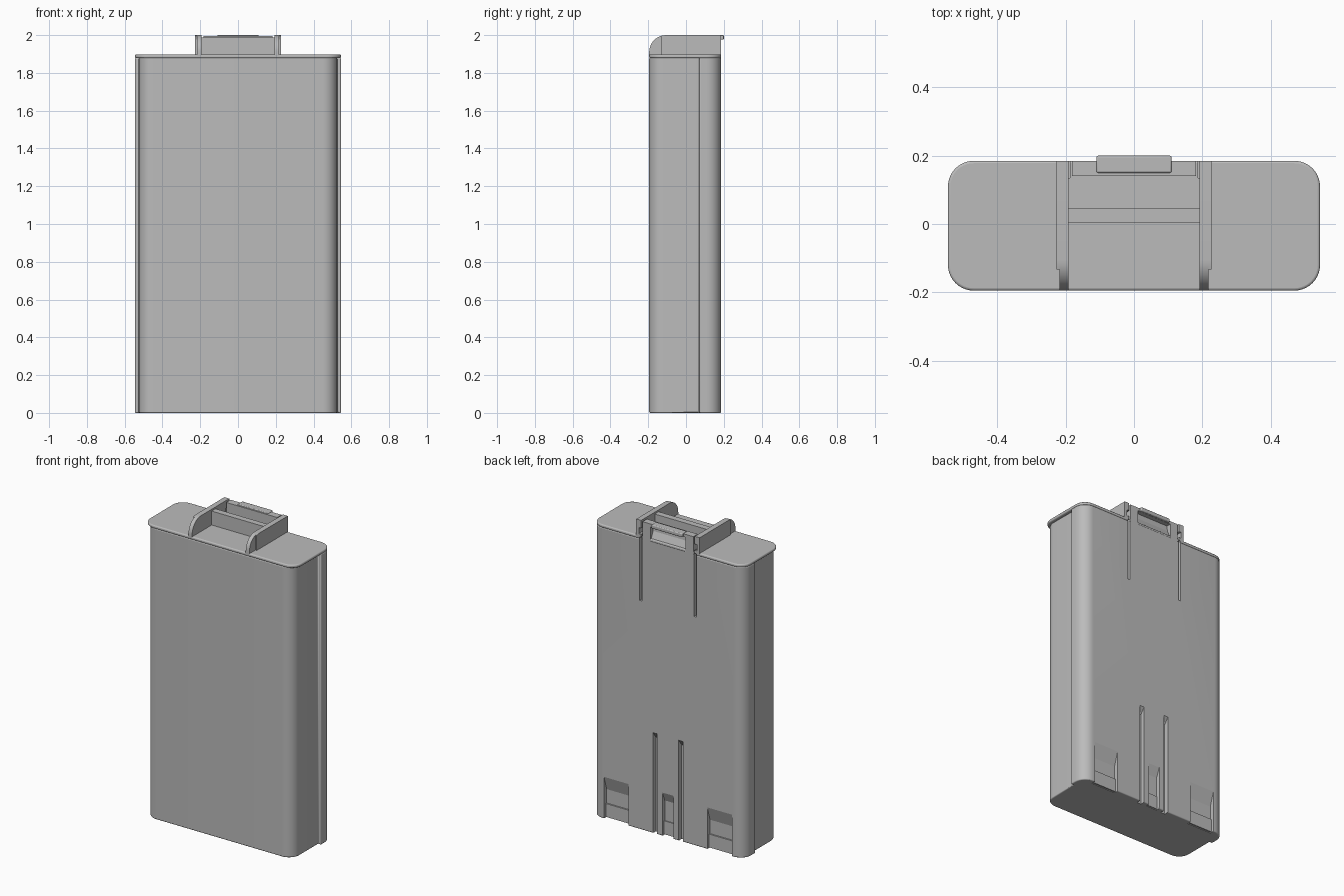
import bpy, bmesh, math
from mathutils import Vector

if "Cube" in bpy.data.objects:
    bpy.data.objects.remove(bpy.data.objects["Cube"])

grey = bpy.data.materials.new("plain grey")
grey.use_nodes = True
grey.diffuse_color = (0.5, 0.5, 0.5, 1)
grey.node_tree.nodes["Principled BSDF"].inputs["Base Color"].default_value = (0.5, 0.5, 0.5, 1)

BACK, FRONT, HALF = 0.185, -0.195, 0.545


def prism(name, outline, lo, hi, axis):
    """Extrude a closed outline along x (outline is y, z) or z (outline is x, y)."""
    bm = bmesh.new()
    place = (lambda p: (lo, p[0], p[1])) if axis == "x" else (lambda p: (p[0], p[1], lo))
    face = bm.faces.new([bm.verts.new(place(p)) for p in outline])
    side = bmesh.ops.extrude_face_region(bm, geom=[face])
    step = Vector((hi - lo, 0, 0)) if axis == "x" else Vector((0, 0, hi - lo))
    bmesh.ops.translate(bm, vec=step, verts=[g for g in side["geom"] if isinstance(g, bmesh.types.BMVert)])
    bmesh.ops.recalc_face_normals(bm, faces=bm.faces)
    mesh = bpy.data.meshes.new(name)
    bm.to_mesh(mesh)
    bm.free()
    mesh.materials.append(grey)
    obj = bpy.data.objects.new(name, mesh)
    bpy.context.collection.objects.link(obj)
    return obj


def box(name, x0, x1, y0, y1, z0, z1):
    return prism(name, [(y0, z0), (y1, z0), (y1, z1), (y0, z1)], x0, x1, "x")


def arc(cx, cy, r, start, end, n=10):
    return [(cx + r * math.cos(math.radians(start + (end - start) * i / n)),
             cy + r * math.sin(math.radians(start + (end - start) * i / n))) for i in range(n + 1)]


def mirrored(points):
    return points + [(-x, y) for x, y in reversed(points)]


def bevel(obj, width):
    mod = obj.modifiers.new("soft edge", "BEVEL")
    mod.width, mod.segments, mod.limit_method = width, 3, "ANGLE"
    mod.angle_limit = math.radians(50)


def cut(obj, cutters):
    for c in cutters:
        mod = obj.modifiers.new("cut", "BOOLEAN")
        mod.operation, mod.solver, mod.object = "DIFFERENCE", "EXACT", c
        c.hide_render = True
        c.hide_viewport = True
        c.display_type = "WIRE"


def smooth(obj):
    bpy.ops.object.select_all(action="DESELECT")
    obj.select_set(True)
    bpy.context.view_layer.objects.active = obj
    bpy.ops.object.shade_smooth_by_angle(angle=math.radians(30))


# Case: narrow front half and a wider back half, meeting in a step on each side
R, NARROW, STEP = 0.075, 0.525, 0.07
case_half = (arc(NARROW - R, FRONT + R, R, -90, 0) + [(NARROW, STEP), (HALF, STEP)]
             + arc(HALF - R, BACK - R, R, 0, 90))
body = prism("case_body", mirrored(case_half), 0, 1.88, "z")
bevel(body, 0.006)

# Lid plate overhanging the narrow front half
lid_half = arc(HALF - R, FRONT + R, R, -90, 0) + arc(HALF - R, BACK - R, R, 0, 90)
lid = prism("lid", mirrored(lid_half), 1.878, 1.898, "z")
bevel(lid, 0.007)

# Grooves that free the latch tongue
slots = [box("latch_slot_cutter", s * 0.195 - 0.008, s * 0.195 + 0.008, 0.135, 0.25, 1.48, 1.95)
         for s in (-1, 1)]


def pocket(x0, x1, top, ramp, depth):
    inner = BACK - depth
    return prism("pocket_cutter", [(BACK + 0.02, top), (BACK, top), (inner, top - ramp),
                                   (inner, -0.05), (BACK + 0.02, -0.05)], x0, x1, "x")


# Contact pockets and guide grooves at the foot of the back
pockets = [pocket(-0.04, 0.04, 0.28, 0.06, 0.025)]
for s in (-1, 1):
    pockets.append(pocket(s * 0.37 - 0.088, s * 0.37 + 0.088, 0.27, 0.09, 0.028))
    pockets.append(pocket(s * 0.092 - 0.015, s * 0.092 + 0.015, 0.65, 0.04, 0.03))
cut(body, slots + pockets)
cut(lid, slots)

# Stepped contact ledges inside the pockets
for name, x, w in (("left", 0.37, 0.088), ("middle", 0, 0.04), ("right", -0.37, 0.088)):
    box(name + "_contact_ledge", x - w, x + w, 0.15, 0.166, 0.004, 0.09)

# Side walls of the top grip, quarter-round at the front
TOP, FLOOR, RG = 2.0, 1.89, 0.09
for name, s in (("left", 1), ("right", -1)):
    curve = arc(FRONT + RG, TOP - RG, RG, 180, 90)
    wall = prism(name + "_grip_wall", [(FRONT, FLOOR)] + curve + [(BACK, TOP), (BACK, FLOOR)],
                 s * 0.192, s * 0.218, "x")
    smooth(wall)
    rear = [p for p in curve if p[0] > -0.145]
    rim = prism(name + "_grip_wall_skin", [(rear[0][0], FLOOR)] + rear + [(BACK, TOP), (BACK, FLOOR)],
                s * 0.21, s * 0.227, "x")
    # Notch behind each wall, beside the latch
    cut(wall, [box("wall_notch_cutter", s * 0.18, s * 0.208, 0.15, 0.25, 1.91, 1.95)])
    smooth(rim)

box("grip_crossbar", -0.195, 0.195, 0.005, 0.045, FLOOR, 1.988)

# Latch tongue with a sloped finger recess under its catch
tongue = box("latch_tongue", -0.182, 0.182, 0.14, BACK, 1.86, 1.995)
recess = prism("finger_recess_cutter", [(BACK + 0.03, 1.975), (0.155, 1.975), (0.158, 1.94),
                                        (BACK, 1.88), (BACK + 0.03, 1.88)], -0.125, 0.125, "x")
cut(tongue, [recess])
catch = box("latch_catch", -0.11, 0.11, 0.15, 0.2, 1.976, TOP)
bevel(catch, 0.005)

for obj in (body, lid, catch):
    smooth(obj)
